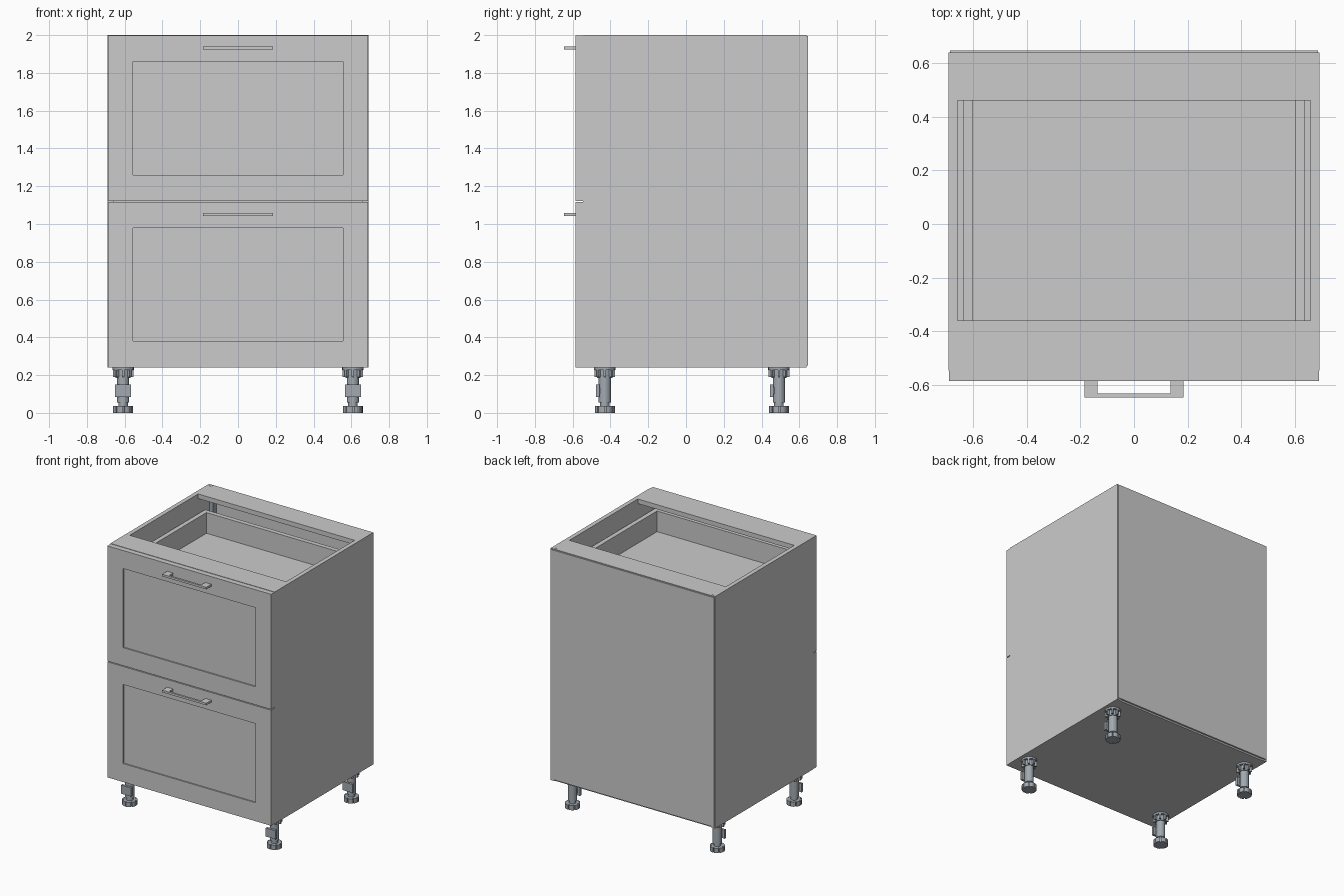
import bpy, bmesh, math
from mathutils import Matrix, Vector

if "Cube" in bpy.data.objects:
    bpy.data.objects.remove(bpy.data.objects["Cube"])


def make(name, bm, mat=None):
    bmesh.ops.recalc_face_normals(bm, faces=bm.faces)
    me = bpy.data.meshes.new(name)
    bm.to_mesh(me)
    bm.free()
    ob = bpy.data.objects.new(name, me)
    bpy.context.collection.objects.link(ob)
    if mat:
        me.materials.append(mat)
    return ob


def add_box(bm, x0, x1, y0, y1, z0, z1):
    m = Matrix.Translation(((x0 + x1) / 2, (y0 + y1) / 2, (z0 + z1) / 2))
    m = m @ Matrix.Diagonal((x1 - x0, y1 - y0, z1 - z0, 1))
    bmesh.ops.create_cube(bm, size=1, matrix=m)


def box(name, *dims, mat=None):
    bm = bmesh.new()
    add_box(bm, *dims)
    return make(name, bm, mat)


def add_prism(bm, pts, axis_low, axis_high):
    """Extrude an outline in the xy plane from one height to another."""
    f = bm.faces.new([bm.verts.new((x, y, axis_low)) for x, y in pts])
    r = bmesh.ops.extrude_face_region(bm, geom=[f])
    vs = [v for v in r["geom"] if isinstance(v, bmesh.types.BMVert)]
    bmesh.ops.translate(bm, verts=vs, vec=(0, 0, axis_high - axis_low))


def circle(cx, cy, r, n=20):
    return [(cx + r * math.cos(2 * math.pi * i / n),
             cy + r * math.sin(2 * math.pi * i / n)) for i in range(n)]


def gear(cx, cy, r, r_in, teeth):
    """Round outline with narrow notches."""
    pts = []
    for i in range(teeth):
        for t, rad in ((0, r_in), (.16, r_in), (.16, r), (.58, r), (1, r)):
            a = 2 * math.pi * (i + t) / teeth
            pts.append((cx + rad * math.cos(a), cy + rad * math.sin(a)))
    return pts


metal = bpy.data.materials.new("leg_grey")
metal.diffuse_color = (0.36, 0.40, 0.44, 1)
metal.use_nodes = True
metal.node_tree.nodes["Principled BSDF"].inputs["Base Color"].default_value = metal.diffuse_color
white = bpy.data.materials.new("white")
white.diffuse_color = (0.95, 0.95, 0.95, 1)
white.use_nodes = True
white.node_tree.nodes["Principled BSDF"].inputs["Base Color"].default_value = white.diffuse_color

# carcass
T = 0.035
for s, side in ((-1, "left"), (1, "right")):
    a, b = sorted((s * 0.69, s * 0.657))
    box(side + "_side_panel", a, b, -0.545, 0.638, 0.24, 2.0)
    # hanging bracket in the back corner and its slot cover
    a, b = sorted((s * 0.657, s * 0.625))
    box(side + "_hanging_bracket", a, b, 0.595, 0.632, 1.80, 1.965, mat=metal)
    box(side + "_slot_cover", s * 0.664 - .011, s * 0.664 + .011,
        0.612, 0.624, 1.99, 2.001, mat=white)
box("bottom_panel", -0.657, 0.657, -0.545, 0.632, 0.24, 0.24 + T)
box("front_top_rail", -0.657, 0.657, -0.545, -0.36, 2 - T, 2.0)
box("back_top_rail", -0.657, 0.657, 0.46, 0.638, 2 - T, 2.0)
box("back_panel", -0.685, 0.685, 0.632, 0.645, 0.252, 1.994)


# drawer: recessed front, handle, box and runners
def drawer(name, z0, z1, dz):
    bm = bmesh.new()
    add_box(bm, -0.688, 0.688, -0.585, -0.545, z0, z1)
    bm.normal_update()
    face = min(bm.faces, key=lambda f: f.normal.y)
    bmesh.ops.inset_individual(bm, faces=[face], thickness=0.05)
    for v in face.verts:
        v.co.x = math.copysign(0.555, v.co.x)
        v.co.z = dz + (1.86 if v.co.z > (z0 + z1) / 2 else 1.26)
    r = bmesh.ops.extrude_face_region(bm, geom=[face])
    vs = [v for v in r["geom"] if isinstance(v, bmesh.types.BMVert)]
    bmesh.ops.translate(bm, verts=vs, vec=(0, 0.01, 0))
    if face.is_valid:
        bmesh.ops.delete(bm, geom=[face], context='FACES_ONLY')
    make(name + "_front", bm)

    bm = bmesh.new()
    outline = [(-.185, -.585), (-.185, -.645), (.185, -.645), (.185, -.585),
               (.135, -.585), (.135, -.63), (-.135, -.63), (-.135, -.585)]
    add_prism(bm, outline, 1.923 + dz, 1.939 + dz)
    make(name + "_handle", bm)

    zb, zt = 1.69 + dz, 1.867 + dz
    bm = bmesh.new()
    add_box(bm, -0.635, -0.60, -0.545, 0.513, zb, zt)
    add_box(bm, 0.60, 0.635, -0.545, 0.513, zb, zt)
    add_box(bm, -0.60, 0.60, -0.545, -0.51, zb, zt)
    add_box(bm, -0.60, 0.60, 0.478, 0.513, zb, zt)
    add_box(bm, -0.60, 0.60, -0.51, 0.478, zb, zb + 0.02)
    make(name + "_box", bm)
    for s in (-1, 1):
        a, b = sorted((s * 0.635, s * 0.657))
        box(name + "_runner", a, b, -0.53, 0.5, zb + .01, zb + .05)


drawer("upper_drawer", 1.123, 1.997, 0)
drawer("lower_drawer", 0.24, 1.117, -0.88)


# adjustable leg: notched foot, stem, sleeve, clip, ribbed socket
def leg(name, x, y):
    bm = bmesh.new()
    add_prism(bm, gear(x, y, 0.053, 0.042, 8), 0, 0.036)
    add_prism(bm, circle(x, y, 0.025), 0.036, 0.07)
    add_prism(bm, circle(x, y, 0.032), 0.055, 0.19)
    add_prism(bm, circle(x, y, 0.04, 8), 0.185, 0.235)
    add_prism(bm, circle(x, y, 0.057), 0.226, 0.24)
    for i in range(4):
        c, s = math.cos(i * math.pi / 4), math.sin(i * math.pi / 4)
        rib = [(-.055, -.006), (.055, -.006), (.055, .006), (-.055, .006)]
        add_prism(bm, [(x + u * c - v * s, y + u * s + v * c) for u, v in rib],
                  0.19, 0.23)
    add_box(bm, x - .042, x + .042, y - .046, y - .028, 0.085, 0.15)
    add_box(bm, x - .02, x + .02, y - .03, y, 0.10, 0.135)
    make(name, bm, metal)


for fx, side in ((-0.608, "left"), (0.608, "right")):
    for fy, end in ((-0.43, "front"), (0.492, "back")):
        leg(f"{end}_{side}_leg", fx, fy)
